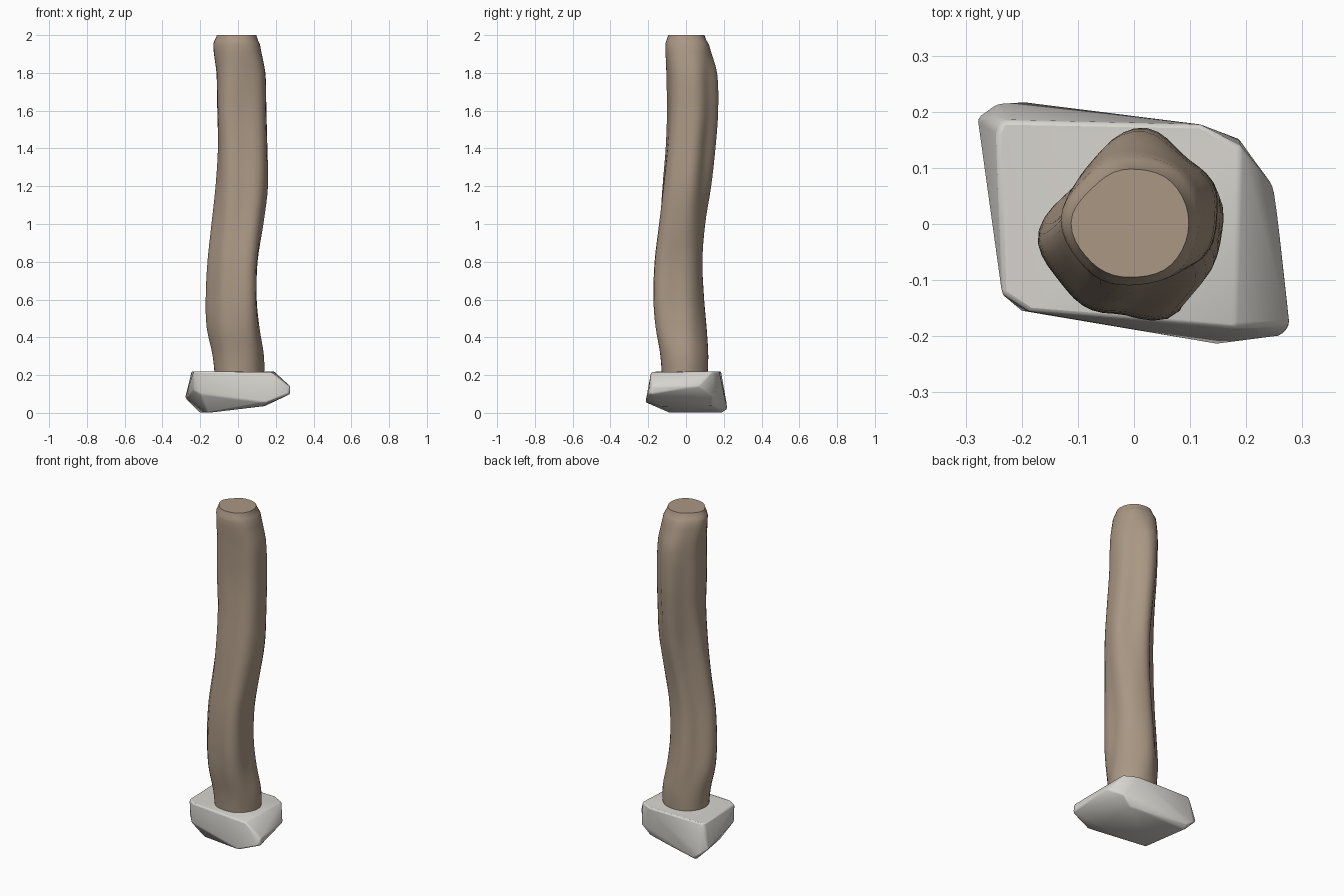
import bpy, bmesh
from math import sin, cos, pi

if "Cube" in bpy.data.objects:
    bpy.data.objects.remove(bpy.data.objects["Cube"])


def finish(name, bm, color, angle):
    bmesh.ops.recalc_face_normals(bm, faces=bm.faces)
    me = bpy.data.meshes.new(name)
    bm.to_mesh(me)
    bm.free()
    ob = bpy.data.objects.new(name, me)
    bpy.context.collection.objects.link(ob)
    mat = bpy.data.materials.new(name + "_colour")
    mat.diffuse_color = (*color, 1)
    mat.use_nodes = True
    mat.node_tree.nodes["Principled BSDF"].inputs["Base Color"].default_value = mat.diffuse_color
    me.materials.append(mat)
    bpy.ops.object.select_all(action='DESELECT')
    bpy.context.view_layer.objects.active = ob
    ob.select_set(True)
    bpy.ops.object.shade_smooth_by_angle(angle=angle)
    return ob


# Stone footing: chiselled convex block with softened edges
corners = [
    (-.235, -.125, .22), (-.19, -.155, .22), (.18, -.185, .215), (.19, .14, .22),
    (.12, .178, .22), (-.235, .185, .22), (-.245, .16, .22),
    (.262, -.2, .10), (.277, -.18, .10), (.277, -.18, .14), (.25, .065, .14),
    (.15, -.215, .055), (-.20, -.155, .10), (-.235, -.12, .12),
    (-.28, .19, .08), (-.245, .215, .05), (-.20, .218, .02),
    (-.20, .19, .0), (-.16, -.09, .0), (.13, -.13, .035), (.14, .14, .035), (.19, .15, .09)]
bm = bmesh.new()
for c in corners:
    bm.verts.new(c)
hull = bmesh.ops.convex_hull(bm, input=bm.verts)
junk = {v for v in hull['geom_interior'] + hull['geom_unused']
        if isinstance(v, bmesh.types.BMVert)}
bmesh.ops.delete(bm, geom=list(junk), context='VERTS')
stone = finish("stone_footing", bm, (.68, .66, .62), pi / 4)
bev = stone.modifiers.new("soft_edges", 'BEVEL')
bev.width, bev.segments, bev.limit_method = .008, 2, 'ANGLE'
bev.angle_limit = .5

# Wooden post: z, then extent towards each of 8 compass directions from +x round to -y +x
keys = [
    (.16, .138, .122, .112, .12, .122, .125, .126, .132),
    (.30, .138, .124, .117, .124, .135, .137, .138, .144),
    (.45, .115, .10, .107, .124, .167, .163, .16, .158),
    (.60, .10, .085, .094, .112, .172, .168, .165, .165),
    (.80, .105, .088, .085, .097, .162, .162, .16, .163),
    (1.0, .138, .109, .10, .09, .14, .14, .142, .16),
    (1.2, .163, .132, .132, .092, .118, .124, .125, .156),
    (1.4, .16, .142, .155, .112, .105, .114, .106, .143),
    (1.6, .155, .151, .17, .13, .108, .118, .096, .13),
    (1.8, .15, .146, .165, .138, .112, .118, .102, .126),
    (1.95, .118, .124, .122, .122, .13, .118, .11, .115),
    (2.0, .098, .10, .098, .098, .112, .102, .095, .098)]
N, STEPS = 40, 4


def ring_at(k, t):
    """Catmull-Rom blend between neighbouring key sections."""
    a, b, c, d = (keys[min(max(k + o, 0), len(keys) - 1)] for o in (-1, 0, 1, 2))
    row = [q + .5 * t * (r - p + t * (2*p - 5*q + 4*r - s + t * (3*(q - r) + s - p)))
           for p, q, r, s in zip(a, b, c, d)]
    row[0] = b[0] + (c[0] - b[0]) * t
    return row


def section(row):
    z, h = row[0], row[1:]
    cx, cy = (h[0] - h[4]) / 2, (h[2] - h[6]) / 2
    rad = [v - cx * cos(k * pi / 4) - cy * sin(k * pi / 4) for k, v in enumerate(h)]
    fade = max(0, min(1, (z - .15) / .3, (2.02 - z) / .2))
    pts = []
    for i in range(N):
        a = 2 * pi * i / N
        k, t = int(a / (pi / 4) + 1e-6) % 8, (i % (N // 8)) / (N // 8)
        s = t * t * (3 - 2 * t)
        r = rad[k] * (1 - s) + rad[(k + 1) % 8] * s
        # shallow twisting grooves along the grain
        r *= 1 + fade * (.028 * cos(5 * a - .9 * z - 1.2) - .012)
        pts.append((cx + r * cos(a), cy + r * sin(a), z))
    return pts


bm = bmesh.new()
rows = [ring_at(k, j / STEPS) for k in range(len(keys) - 1) for j in range(STEPS)]
rows.append(keys[-1])
loops = [[bm.verts.new(p) for p in section(r)] for r in rows]
for a, b in zip(loops, loops[1:]):
    for i in range(N):
        j = (i + 1) % N
        bm.faces.new((a[i], a[j], b[j], b[i]))
bm.faces.new(loops[0][::-1])
bm.faces.new(loops[-1])
finish("wooden_post", bm, (.40, .31, .23), pi / 4)
